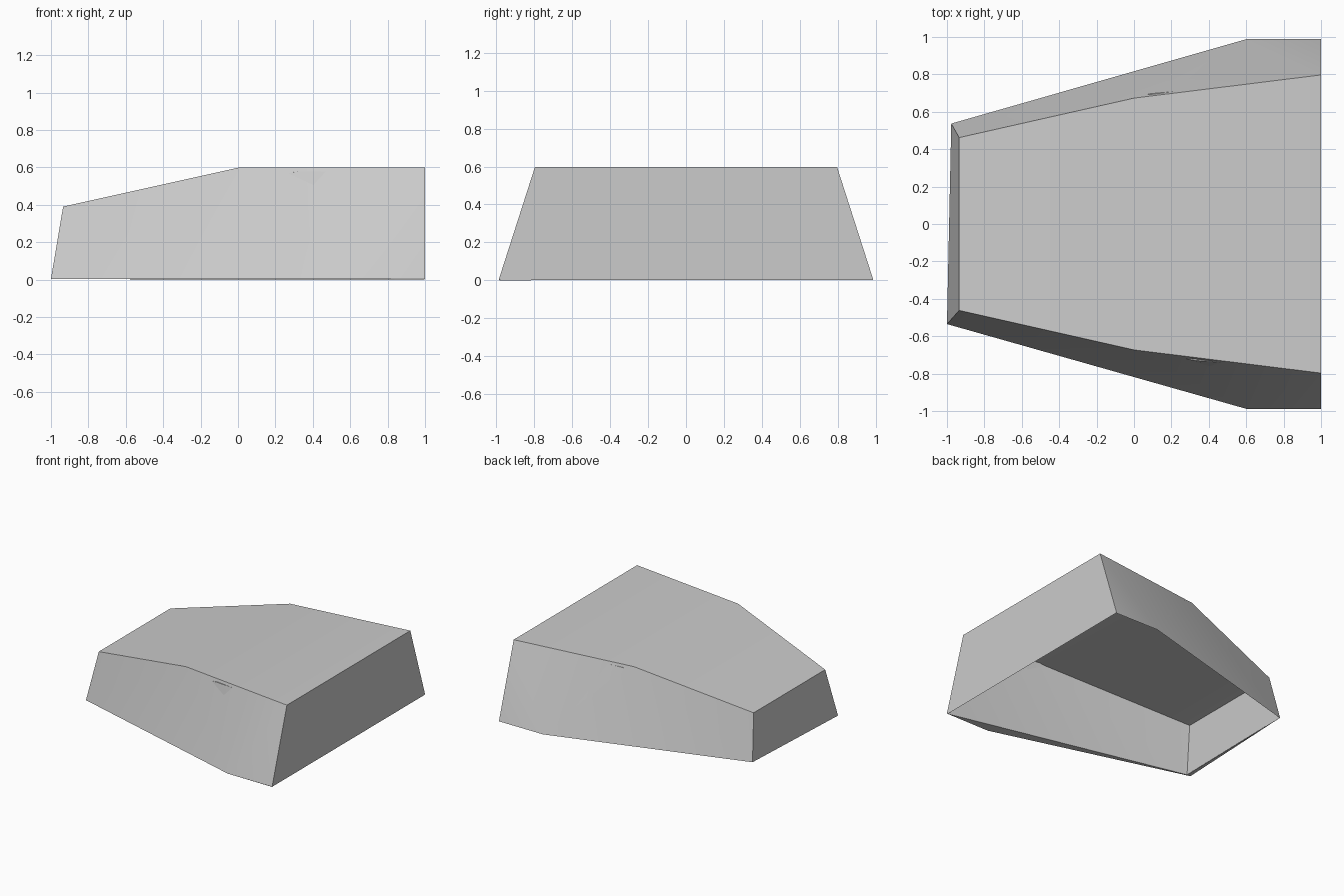
import bpy
import bmesh
from math import radians

cube = bpy.data.objects.get("Cube")
if cube:
    bpy.data.objects.remove(cube)

grey = bpy.data.materials.new("plain grey")
grey.use_nodes = True
colour = (0.6, 0.6, 0.6, 1)
grey.diffuse_color = colour
grey.node_tree.nodes["Principled BSDF"].inputs["Base Color"].default_value = colour


def make_part(name, points, faces):
    """Builds one part from named corner points, smooth across soft edges."""
    mesh = bpy.data.meshes.new(name)
    bm = bmesh.new()
    verts = {key: bm.verts.new(co) for key, co in points.items()}
    for face in faces:
        bm.faces.new([verts[key] for key in face.split()])
    bm.to_mesh(mesh)
    bm.free()
    mesh.materials.append(grey)
    part = bpy.data.objects.new(name, mesh)
    bpy.context.collection.objects.link(part)
    bpy.ops.object.select_all(action="DESELECT")
    bpy.context.view_layer.objects.active = part
    part.select_set(True)
    bpy.ops.object.shade_smooth_by_angle(angle=radians(20))


def mirrored(outline):
    """Gives every outline point a front (f) and a back (b) copy."""
    corners = {}
    for key, (x, y, z) in outline.items():
        corners[key + "_f"] = (x, -y, z)
        corners[key + "_b"] = (x, y, z)
    return corners


def both_sides(triangles):
    faces = []
    for tri in triangles:
        keys = tri.split()
        faces.append(" ".join(k + "_f" for k in reversed(keys)))
        faces.append(" ".join(k + "_b" for k in keys))
    return faces


# Outer shell: bent roof, flat tail and nose, side walls
shell = mirrored({
    "base_tail": (1, 0.988, 0.004),
    "base_bend": (0.6, 0.988, 0.004),
    "base_nose": (-1, 0.535, 0.004),
    "top_tail": (1, 0.797, 0.598),
    "top_bend": (0, 0.673, 0.598),
    "top_nose": (-0.935, 0.462, 0.39),
})
shell["base_nose_b"] = (-0.977, 0.537, 0.026)
make_part("outer_shell", shell, [
    "top_tail_f top_tail_b top_bend_b top_bend_f",
    "top_bend_f top_bend_b top_nose_b top_nose_f",
    "base_tail_f base_tail_b top_tail_b top_tail_f",
    "base_nose_b base_nose_f top_nose_f top_nose_b",
] + both_sides([
    "base_bend base_tail top_tail",
    "base_bend top_tail top_bend",
    "base_bend top_bend base_nose",
    "base_nose top_bend top_nose",
]))

# Inner lining: open below, bent further back; its front bend just breaks
# through the outer wall, and its front base runs straight
lining = {
    "base_tail_f": (0.996, -0.983, 0),
    "base_tail_b": (0.999, 0.983, 0.002),
    "base_bend_b": (0.597, 0.984, 0.006),
    "base_nose_f": (-0.965, -0.532, 0.002),
    "base_nose_b": (-0.974, 0.535, 0.026),
    "top_tail_f": (0.996, -0.778, 0.575),
    "top_tail_b": (0.996, 0.778, 0.575),
    "top_bend_f": (0.32, -0.729, 0.577),
    "top_bend_b": (0.09, 0.697, 0.577),
    "top_nose_f": (-0.93, -0.46, 0.383),
    "top_nose_b": (-0.93, 0.46, 0.383),
}
make_part("inner_lining", lining, [
    "top_bend_f top_bend_b top_tail_b top_tail_f",
    "top_nose_f top_nose_b top_bend_b top_bend_f",
    "base_tail_b base_tail_f top_tail_f top_tail_b",
    "base_nose_f base_nose_b top_nose_b top_nose_f",
    "base_tail_f top_bend_f top_tail_f",
    "base_tail_f base_nose_f top_bend_f",
    "base_nose_f top_nose_f top_bend_f",
    "base_tail_b top_tail_b base_bend_b",
    "base_bend_b top_tail_b top_bend_b",
    "base_bend_b top_bend_b base_nose_b",
    "base_nose_b top_bend_b top_nose_b",
])

# Narrow lip closing the underside between shell and lining, front and nose
lip = {key: shell[key] for key in
       ("base_tail_f", "base_bend_f", "base_nose_f", "base_nose_b")}
lip["in_tail"] = lining["base_tail_f"]
lip["in_nose"] = lining["base_nose_f"]
make_part("underside_lip", lip, [
    "base_tail_f base_bend_f in_tail",
    "base_bend_f in_nose in_tail",
    "base_bend_f base_nose_f in_nose",
    "base_nose_f base_nose_b in_nose",
])
